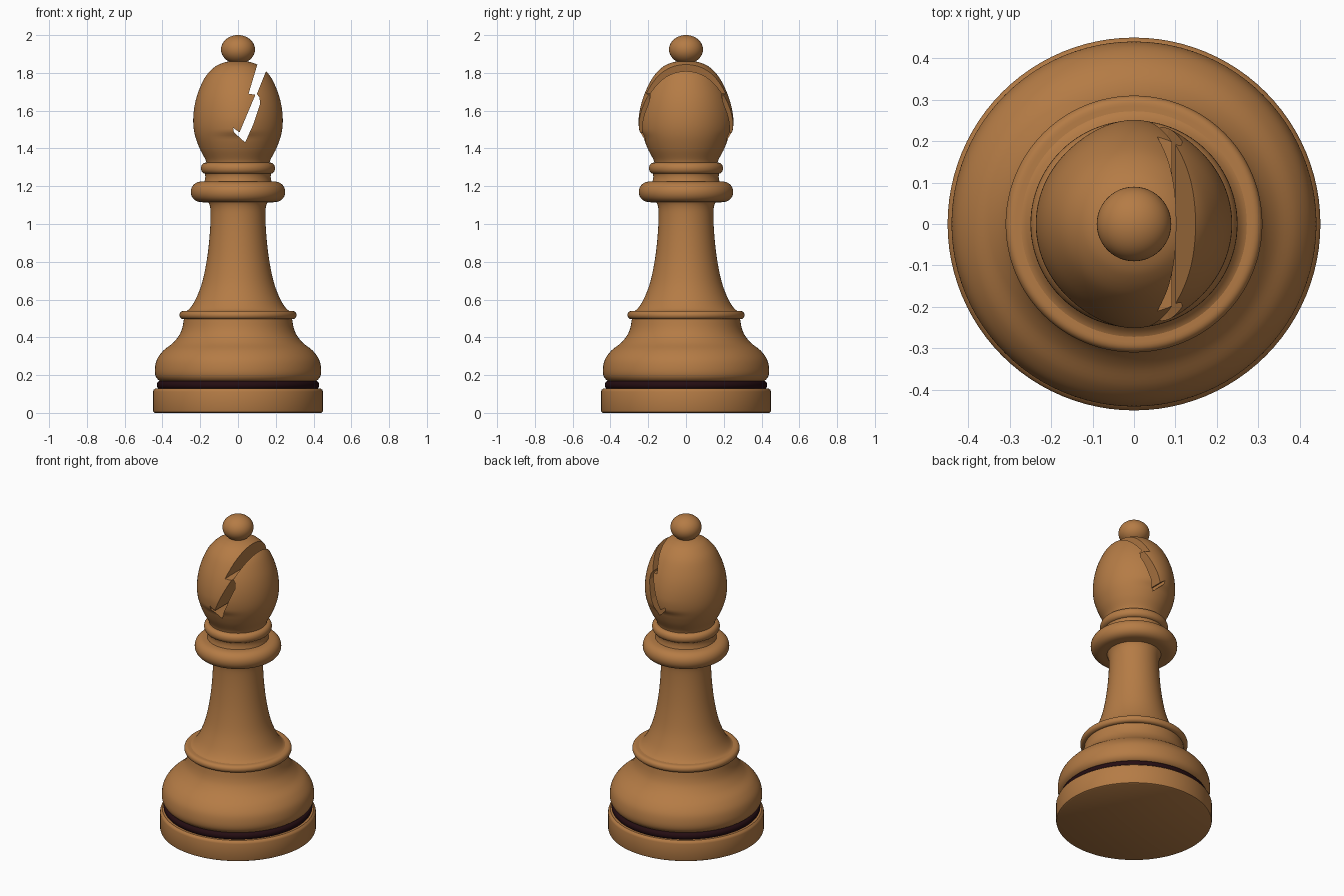
import bpy, bmesh, math
from mathutils import Vector

if "Cube" in bpy.data.objects:
    bpy.data.objects.remove(bpy.data.objects["Cube"])


def material(name, rgb):
    m = bpy.data.materials.new(name)
    m.diffuse_color = (*rgb, 1)
    m.use_nodes = True
    m.node_tree.nodes["Principled BSDF"].inputs["Base Color"].default_value = m.diffuse_color
    return m


wood = material("warm_wood", (0.46, 0.2, 0.06))
dark = material("dark_band", (0.018, 0.004, 0.006))


def spline(pts, n=5):
    """Catmull-Rom smoothing of an (r, z) profile."""
    out = []
    for i in range(len(pts) - 1):
        p0, p1, p2, p3 = (Vector(pts[min(max(i + k, 0), len(pts) - 1)]) for k in (-1, 0, 1, 2))
        for s in range(n):
            t = s / n
            out.append(0.5 * (2 * p1 + (p2 - p0) * t + (2 * p0 - 5 * p1 + 4 * p2 - p3) * t * t
                              + (3 * p1 - p0 - 3 * p2 + p3) * t ** 3))
    out.append(Vector(pts[-1]))
    return out


def finish(bm, name, mat):
    bmesh.ops.recalc_face_normals(bm, faces=bm.faces)
    me = bpy.data.meshes.new(name)
    bm.to_mesh(me)
    bm.free()
    ob = bpy.data.objects.new(name, me)
    bpy.context.collection.objects.link(ob)
    me.materials.append(mat)
    return ob


def smooth(ob):
    bpy.ops.object.select_all(action='DESELECT')
    ob.select_set(True)
    bpy.context.view_layer.objects.active = ob
    bpy.ops.object.shade_smooth_by_angle(angle=math.radians(35))


def lathe(name, profile, mat=wood, seg=96):
    """Closed turned solid from an (r, z) profile, capped at both ends."""
    bm = bmesh.new()
    rings = [[bm.verts.new((r * math.cos(2 * math.pi * k / seg), r * math.sin(2 * math.pi * k / seg), z))
              for k in range(seg)] for r, z in profile]
    for a, b in zip(rings, rings[1:]):
        for k in range(seg):
            j = (k + 1) % seg
            bm.faces.new((a[k], a[j], b[j], b[k]))
    bm.faces.new(rings[0])
    bm.faces.new(rings[-1])
    ob = finish(bm, name, mat)
    smooth(ob)
    return ob


def bead(r_in, r_out, z0, z1, n=16):
    """Rounded half-ellipse rim profile."""
    return [(r_in + (r_out - r_in) * math.sin(math.pi * i / n) ** 0.8 if 0 < i < n else r_in,
             (z0 + z1) / 2 - (z1 - z0) / 2 * math.cos(math.pi * i / n)) for i in range(n + 1)]


# foot, dark band and swelling lower body
lathe("foot", [(0.44, 0), (0.447, 0.004), (0.45, 0.012), (0.45, 0.112), (0.447, 0.122), (0.437, 0.13)])
lathe("dark_ring", bead(0.405, 0.43, 0.125, 0.17), dark)
lathe("lower_body", spline([(0.385, 0.165), (0.415, 0.17), (0.436, 0.195), (0.44, 0.235), (0.428, 0.285),
                            (0.395, 0.33), (0.345, 0.37), (0.312, 0.41), (0.295, 0.45), (0.286, 0.5)]))
lathe("body_lip", bead(0.285, 0.31, 0.496, 0.54))

# slender stem, collar and neck
lathe("stem", spline([(0.285, 0.535), (0.258, 0.55), (0.225, 0.6), (0.19, 0.69), (0.165, 0.81),
                      (0.15, 0.94), (0.145, 1.05), (0.15, 1.1), (0.165, 1.13)]))
lathe("collar", bead(0.185, 0.25, 1.115, 1.225))
lathe("neck", spline([(0.18, 1.215), (0.174, 1.24), (0.174, 1.26), (0.18, 1.275)]))
lathe("neck_ring", bead(0.165, 0.196, 1.265, 1.325))

# egg-shaped head, slightly swollen at the sides beside the slot
head = lathe("head", spline([(0.165, 1.31), (0.172, 1.34), (0.203, 1.4), (0.228, 1.47), (0.237, 1.54),
                             (0.231, 1.62), (0.21, 1.7), (0.172, 1.78), (0.125, 1.83), (0.08, 1.853),
                             (0.04, 1.862)], 6))
for v in head.data.vertices:
    x, y, z = v.co
    if 1.46 < z < 1.8:
        ang = (abs(y) / math.hypot(x, y)) ** 6
        v.co.y *= 1 + 0.06 * ang * min(1, (z - 1.46) / 0.03) * min(1, (1.8 - z) / 0.25)

# stepped slanting slot cut from front to back
outline = [(0.112, 1.88), (0.1, 1.836), (0.056, 1.69), (0.092, 1.684), (0.008, 1.485), (-0.026, 1.51),
           (-0.022, 1.487), (0.004, 1.462), (0.038, 1.432), (0.082, 1.53), (0.117, 1.635),
           (0.114, 1.67), (0.1, 1.688), (0.145, 1.8), (0.178, 1.88)]
bm = bmesh.new()
face = bm.faces.new([bm.verts.new((x, -0.4, z)) for x, z in outline])
ext = bmesh.ops.extrude_face_region(bm, geom=[face])
bmesh.ops.translate(bm, vec=(0, 0.8, 0), verts=[e for e in ext["geom"] if isinstance(e, bmesh.types.BMVert)])
cutter = finish(bm, "slot_cutter", wood)
cutter.hide_render = True
mod = head.modifiers.new("slot", 'BOOLEAN')
mod.operation, mod.solver, mod.object = 'DIFFERENCE', 'EXACT', cutter
bpy.ops.object.select_all(action='DESELECT')
head.select_set(True)
bpy.context.view_layer.objects.active = head
bpy.ops.object.modifier_apply(modifier=mod.name)
bpy.data.objects.remove(cutter)
smooth(head)

# ball finial
bpy.ops.mesh.primitive_uv_sphere_add(segments=48, ring_count=24, radius=1, location=(0, 0, 1.924))
ball = bpy.context.object
ball.name = "finial_ball"
ball.scale = (0.09, 0.09, 0.076)
ball.data.materials.append(wood)
smooth(ball)
